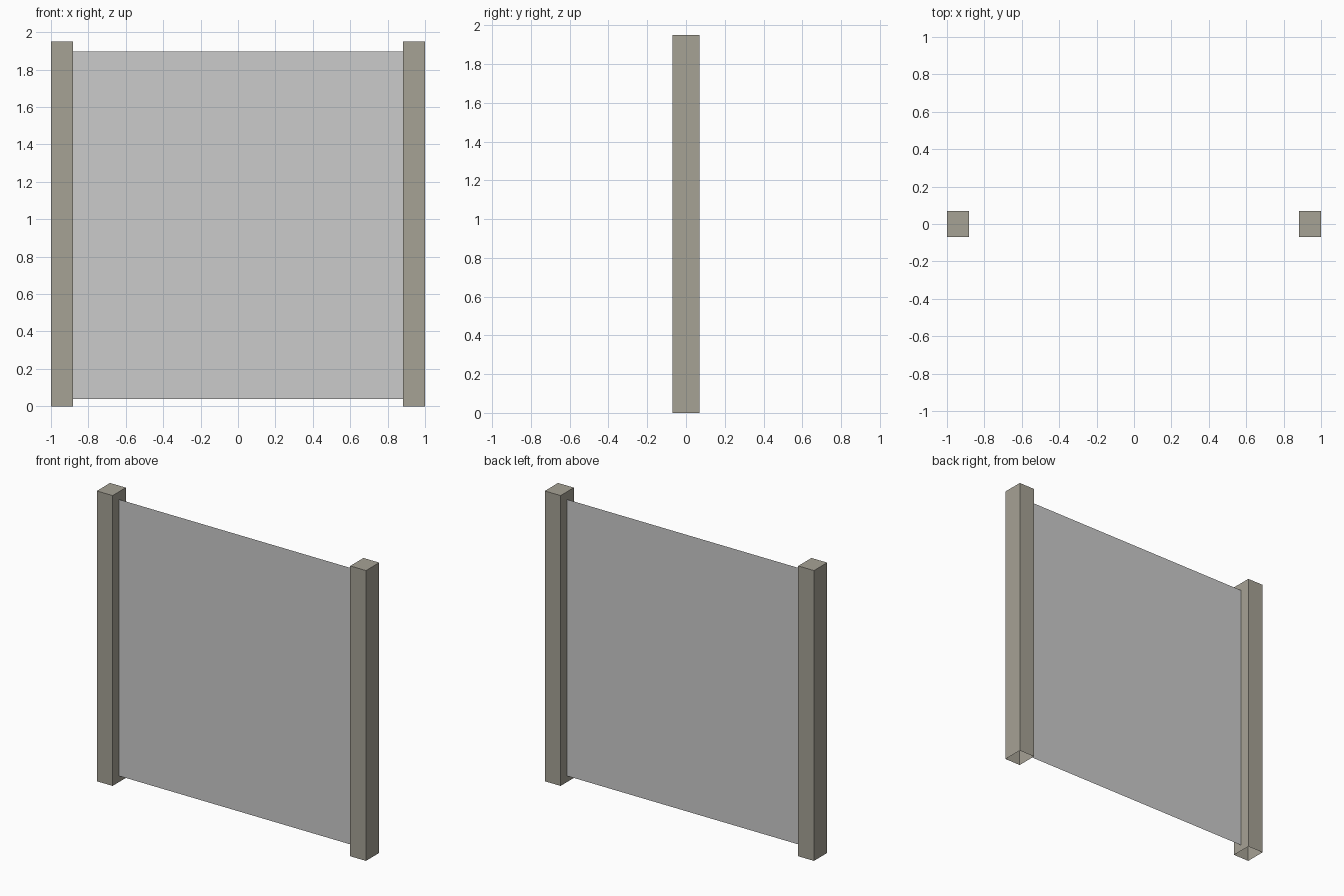
import bpy, bmesh

if "Cube" in bpy.data.objects:
    bpy.data.objects.remove(bpy.data.objects["Cube"])

X_OUT, X_IN, Y_HALF, POST_H = 1.0, 0.883, 0.07, 1.95
PANEL_Z0, PANEL_Z1 = 0.04, 1.897


def add_object(name, bm, mat=None):
    mesh = bpy.data.meshes.new(name)
    bm.to_mesh(mesh)
    bm.free()
    if mat:
        mesh.materials.append(mat)
    obj = bpy.data.objects.new(name, mesh)
    bpy.context.collection.objects.link(obj)
    return obj


post_mat = bpy.data.materials.new("weathered_post")
post_mat.diffuse_color = (0.38, 0.36, 0.30, 1)
post_mat.use_nodes = True
post_mat.node_tree.nodes["Principled BSDF"].inputs["Base Color"].default_value = post_mat.diffuse_color

# Square posts, left open underneath
for name, side in (("left_post", -1), ("right_post", 1)):
    bm = bmesh.new()
    bmesh.ops.create_cube(bm, size=1)
    bmesh.ops.scale(bm, vec=(X_OUT - X_IN, 2 * Y_HALF, POST_H), verts=bm.verts)
    bmesh.ops.translate(bm, vec=(side * (X_OUT + X_IN) / 2, 0, POST_H / 2), verts=bm.verts)
    bottom = min(bm.faces, key=lambda f: f.calc_center_median().z)
    bmesh.ops.delete(bm, geom=[bottom], context='FACES_ONLY')
    add_object(name, bm, post_mat)

# Thin single-sheet panel between the posts
bm = bmesh.new()
corners = ((-X_IN, PANEL_Z0), (X_IN, PANEL_Z0), (X_IN, PANEL_Z1), (-X_IN, PANEL_Z1))
bm.faces.new([bm.verts.new((x, 0, z)) for x, z in corners])
add_object("fence_panel", bm)
